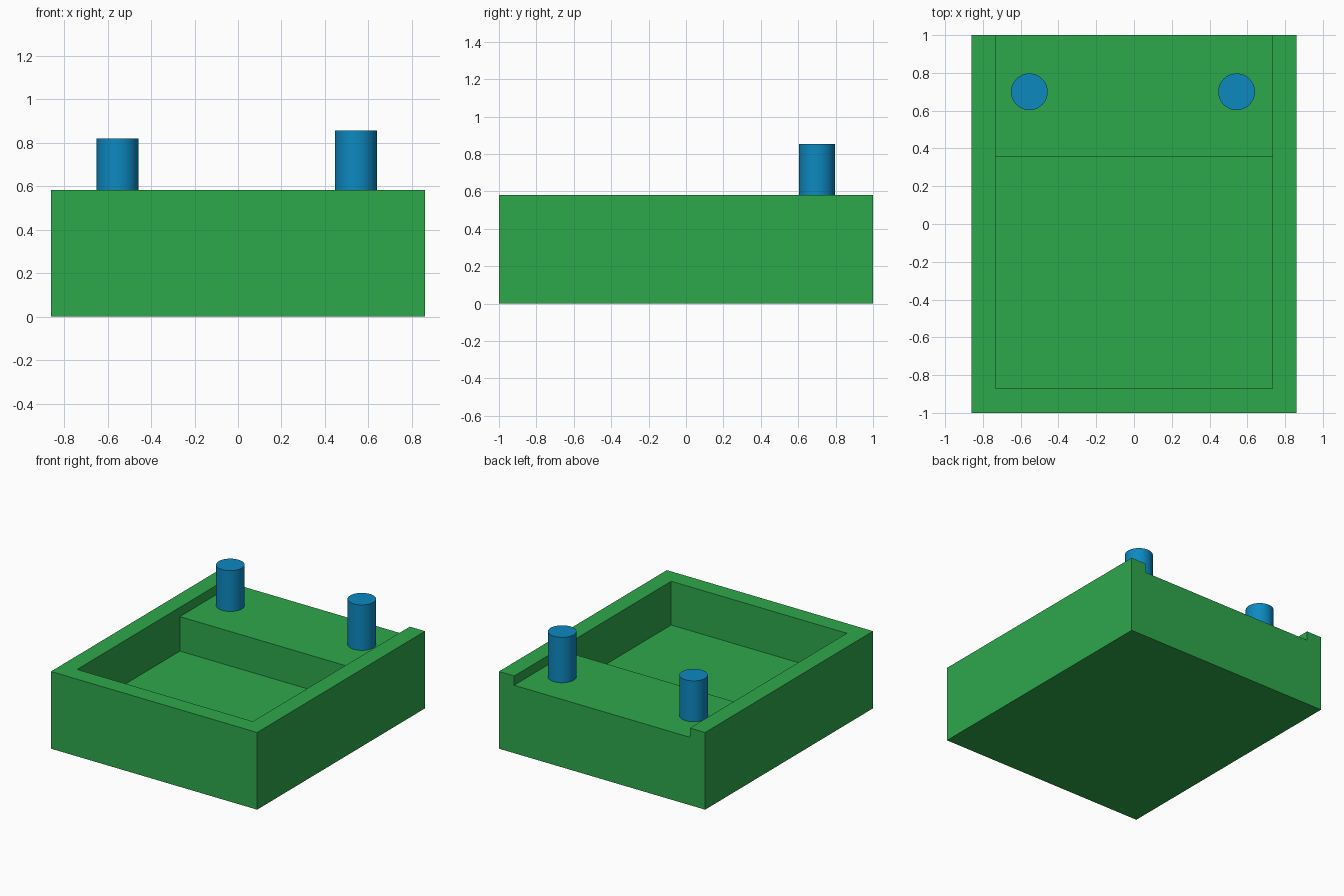
import bpy, bmesh, math

if "Cube" in bpy.data.objects:
    bpy.data.objects.remove(bpy.data.objects["Cube"])


def material(name, color):
    m = bpy.data.materials.new(name)
    m.diffuse_color = (*color, 1)
    m.use_nodes = True
    m.node_tree.nodes["Principled BSDF"].inputs["Base Color"].default_value = m.diffuse_color
    return m


green = material("green", (0.027, 0.392, 0.071))
blue = material("blue", (0.004, 0.25, 0.53))


def prism(name, profile, x0, x1, mat):
    """Extrude a (y, z) profile along x."""
    bm = bmesh.new()
    face = bm.faces.new([bm.verts.new((x0, y, z)) for y, z in profile])
    ext = bmesh.ops.extrude_face_region(bm, geom=[face])
    verts = [v for v in ext["geom"] if isinstance(v, bmesh.types.BMVert)]
    bmesh.ops.translate(bm, verts=verts, vec=(x1 - x0, 0, 0))
    bmesh.ops.recalc_face_normals(bm, faces=bm.faces[:])
    mesh = bpy.data.meshes.new(name)
    bm.to_mesh(mesh)
    bm.free()
    obj = bpy.data.objects.new(name, mesh)
    mesh.materials.append(mat)
    bpy.context.collection.objects.link(obj)
    return obj


FLOOR, SHELF, TOP = 0.252, 0.512, 0.582

# Tray: solid block with a pocket and a lowered rear shelf open at the back
tray = prism("tray", [(-1, 0), (1, 0), (1, TOP), (-1, TOP)], -0.86, 0.86, green)
cutter = prism("pocket_cutter",
               [(-0.87, FLOOR), (0.355, FLOOR), (0.355, SHELF),
                (1.1, SHELF), (1.1, 0.8), (-0.87, 0.8)], -0.733, 0.733, green)
cutter.hide_render = True
cut = tray.modifiers.new("pocket", "BOOLEAN")
cut.operation = "DIFFERENCE"
cut.solver = "EXACT"
cut.object = cutter
bpy.context.view_layer.objects.active = tray
bpy.ops.object.modifier_apply(modifier=cut.name)
bpy.data.objects.remove(cutter)

# Two round pegs standing on the shelf, the right one slightly taller
for name, x, top in (("left_peg", -0.554, 0.82), ("right_peg", 0.543, 0.855)):
    bpy.ops.mesh.primitive_cylinder_add(
        vertices=64, radius=0.097, depth=top - SHELF,
        location=(x, 0.7, (top + SHELF) / 2))
    peg = bpy.context.object
    peg.name = name
    peg.data.materials.append(blue)
    bpy.ops.object.shade_smooth_by_angle(angle=math.radians(30))
